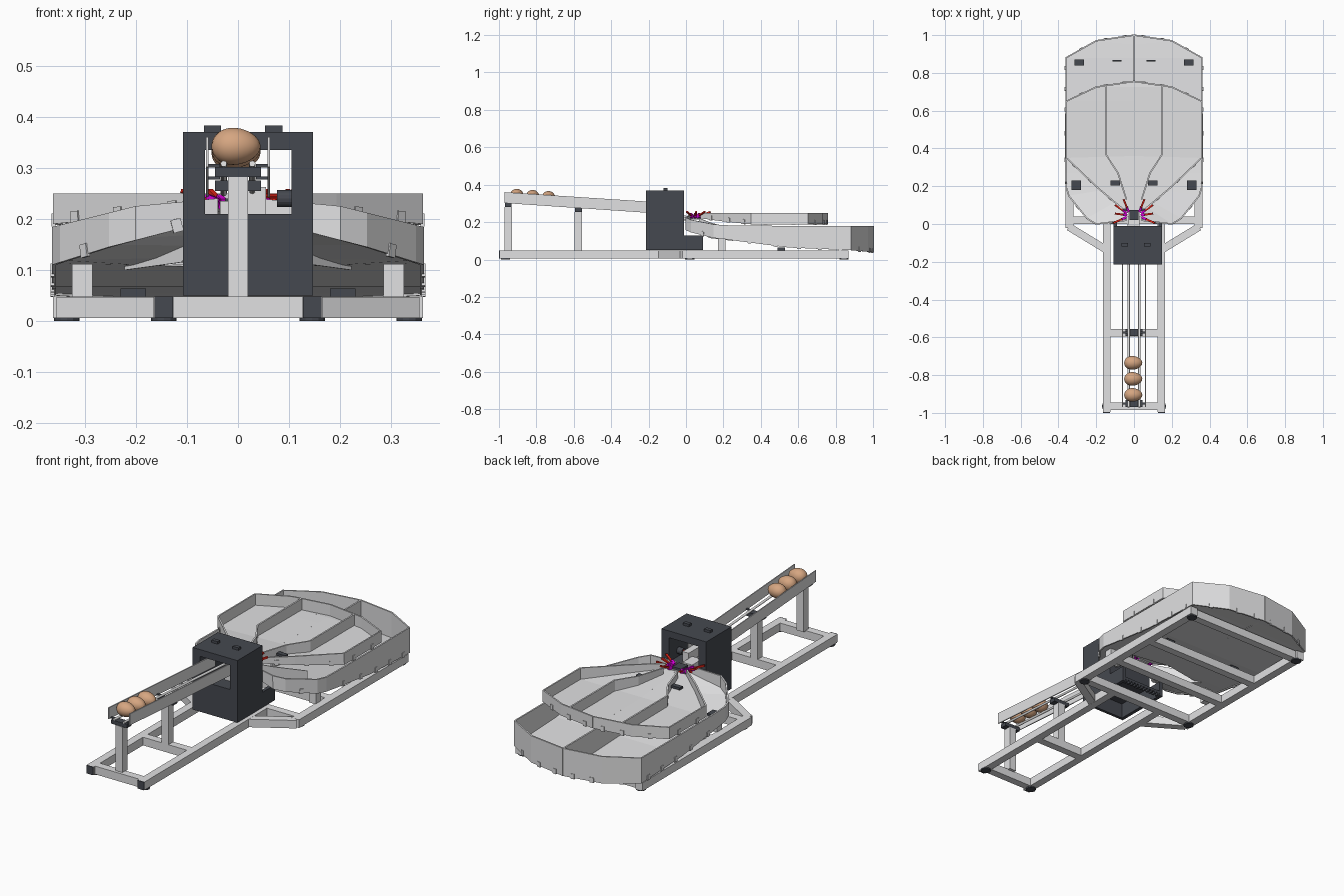
import bpy, bmesh, math
from mathutils import Vector, Matrix

if "Cube" in bpy.data.objects:
    bpy.data.objects.remove(bpy.data.objects["Cube"])


def material(name, rgb):
    m = bpy.data.materials.new(name)
    m.use_nodes = True
    m.diffuse_color = (*rgb, 1)
    m.node_tree.nodes["Principled BSDF"].inputs["Base Color"].default_value = (*rgb, 1)
    return m


GREY = material("light grey", (0.75, 0.75, 0.76))
DARK = material("charcoal", (0.06, 0.066, 0.08))
WHITE = material("white", (0.85, 0.85, 0.85))
TAN = material("eggshell tan", (0.67, 0.38, 0.22))
RED = material("red", (0.85, 0.02, 0.01))
PINK = material("magenta", (0.8, 0.0, 0.8))


def finish(name, bm, mat):
    bmesh.ops.recalc_face_normals(bm, faces=bm.faces)
    mesh = bpy.data.meshes.new(name)
    bm.to_mesh(mesh)
    bm.free()
    mesh.materials.append(mat)
    ob = bpy.data.objects.new(name, mesh)
    bpy.context.collection.objects.link(ob)
    return ob


def box(name, x, y, z, mat):
    """Box from three (low, high) ranges."""
    bm = bmesh.new()
    size = Matrix.Diagonal((x[1] - x[0], y[1] - y[0], z[1] - z[0], 1))
    mid = Matrix.Translation([(r[0] + r[1]) / 2 for r in (x, y, z)])
    bmesh.ops.create_cube(bm, size=1, matrix=mid @ size)
    return finish(name, bm, mat)


def beam(name, a, b, w, h, mat, sides=0):
    """Bar from a to b: rectangular, or round when sides is given."""
    a, b = Vector(a), Vector(b)
    d = b - a
    place = Matrix.Translation((a + b) / 2) @ d.to_track_quat('Y', 'Z').to_matrix().to_4x4()
    bm = bmesh.new()
    if sides:
        bmesh.ops.create_cone(bm, cap_ends=True, segments=sides, radius1=w / 2, radius2=w / 2,
                              depth=d.length, matrix=place @ Matrix.Rotation(math.pi / 2, 4, 'X'))
    else:
        bmesh.ops.create_cube(bm, size=1, matrix=place @ Matrix.Diagonal((w, d.length, h, 1)))
    return finish(name, bm, mat)


def sheet(name, row_a, row_b, thick, mat):
    """Thin plate stretched between two matching rows of points."""
    bm = bmesh.new()
    a, b = ([bm.verts.new(p) for p in row] for row in (row_a, row_b))
    for i in range(len(a) - 1):
        bm.faces.new((a[i], a[i + 1], b[i + 1], b[i]))
    ob = finish(name, bm, mat)
    mod = ob.modifiers.new("thickness", 'SOLIDIFY')
    mod.thickness, mod.offset = thick, 0
    return ob


def wall(name, pts, thick=0.008):
    """Upright wall along points of x, y, bottom, top."""
    return sheet(name, [p[:3] for p in pts], [(p[0], p[1], p[3]) for p in pts], thick, GREY)


def flip(pts, s):
    return [(p[0] * s, *p[1:]) for p in pts]


BAR = (0.006, 0.048)
SIDES = ((1, "left"), (-1, "right"))

# Base frame
for s, side in SIDES:
    def mx(lo, hi):
        return tuple(sorted((lo * s, hi * s)))
    box(f"{side}_front_runner", mx(0.125, 0.165), (-0.995, 0.0), BAR, GREY)
    box(f"{side}_rear_runner", mx(0.32, 0.362), (-0.02, 0.87), BAR, GREY)
    beam(f"{side}_diagonal_bar", (0.14 * s, -0.14, 0.027), (0.345 * s, -0.015, 0.027), 0.04, 0.041, GREY)
    box(f"{side}_front_end_cap", mx(0.127, 0.163), (-1.0, -0.995), BAR, DARK)
    for x, y in ((0.145, -0.965), (0.335, 0.02), (0.335, 0.845)):
        beam(f"{side}_foot", (x * s, y, 0), (x * s, y, 0.007), 0.05, 0.05, DARK, 12)
    # Tray posts and spacer pads
    box(f"{side}_tray_post", mx(0.285, 0.325), (0.17, 0.21), (0.045, 0.112), GREY)
    box(f"{side}_spacer_pad", mx(0.18, 0.23), (0.49, 0.53), (0.048, 0.064), DARK)
for y in (-0.965, -0.575):
    box("front_crossbar", (-0.125, 0.125), (y - 0.02, y + 0.02), BAR, GREY)
for y in (0.02, 0.27, 0.52, 0.84):
    box("rear_crossbar", (-0.32, 0.32), (y - 0.02, y + 0.02), BAR, GREY)

# Feed rail with posts, cradles, rods and eggs
for y, top in ((-0.95, 0.282), (-0.575, 0.255)):
    box("rail_post", (-0.02, 0.02), (y - 0.02, y + 0.02), (0.045, top), GREY)
    box("rail_cradle", (-0.045, 0.045), (y - 0.018, y + 0.018), (top, top + 0.02), DARK)
for s, side in SIDES:
    wall(f"{side}_rail_plate", [(0.06 * s, -0.97, 0.302, 0.36), (0.06 * s, -0.1, 0.243, 0.303)], 0.005)
    beam(f"{side}_rail_rod", (0.028 * s, -0.97, 0.308), (0.028 * s, -0.06, 0.25), 0.012, 0, WHITE, 12)
    for y, z in ((-0.95, 0.304), (-0.575, 0.28)):
        beam(f"{side}_rail_clip", (0.035 * s, y, z), (0.06 * s, y, z), 0.012, 0.006, DARK)
for i in range(3):
    bm = bmesh.new()
    bmesh.ops.create_uvsphere(bm, u_segments=24, v_segments=16, radius=1)
    for v in bm.verts:
        taper = 0.036 * (1 - 0.12 * v.co.x)
        v.co = (v.co.x * 0.048, v.co.y * taper, v.co.z * taper)
    egg = finish("egg", bm, TAN)
    egg.location = (-0.004, -0.905 + 0.085 * i, 0.342 - 0.006 * i)
    egg.data.shade_smooth()

# Machine housing on an open skirt
HX, HY = (-0.108, 0.147), (-0.215, -0.01)
box("housing_skirt_front", HX, (-0.215, -0.2), (0.05, 0.129), DARK)
box("housing_skirt_right", (-0.108, -0.09), (-0.2, 0.09), (0.05, 0.129), DARK)
box("housing_skirt_left", (0.129, 0.147), (-0.2, 0.09), (0.05, 0.129), DARK)
box("housing_lower_block", HX, HY, (0.129, 0.21), DARK)
box("housing_right_wall", (-0.108, -0.065), HY, (0.21, 0.335), DARK)
box("housing_left_wall", (0.105, 0.147), HY, (0.21, 0.335), DARK)
box("housing_lid", HX, HY, (0.335, 0.37), DARK)
for x in (-0.05, 0.07):
    box("lid_latch", (x - 0.017, x + 0.017), (-0.12, -0.1), (0.37, 0.383), DARK)
# Toothed strip under the rear of the skirt
box("toothed_strip", (-0.09, 0.129), (0.07, 0.09), (0.062, 0.075), DARK)
for i in range(11):
    x = -0.08 + 0.02 * i
    box("strip_tooth", (x - 0.005, x + 0.005), (0.07, 0.09), (0.05, 0.062), DARK)

# Inner mechanism
box("gear_block", (0.02, 0.055), (-0.14, -0.05), (0.21, 0.262), GREY)
box("carrier_block", (-0.035, 0.02), (-0.08, 0.0), (0.21, 0.235), GREY)
beam("motor", (0.076, -0.09, 0.24), (0.106, -0.09, 0.24), 0.034, 0, DARK, 16)
beam("motor_shaft", (0.05, -0.09, 0.245), (0.076, -0.09, 0.245), 0.01, 0, RED, 10)
box("chute", (-0.03, 0.03), (-0.03, 0.08), (0.215, 0.228), WHITE)
box("chute_cup", (-0.025, 0.025), (0.02, 0.075), (0.225, 0.24), DARK)

# Fan of sorting fingers around the chute, on hinged holders
for s, side in SIDES:
    for x, y in ((0.055, 0.13), (0.1, 0.1), (0.1, 0.055), (0.11, 0.005)):
        root, end = Vector((0.02 * s, 0.045, 0.22)), Vector((x * s, y, 0.255))
        a, b = root.lerp(end, 0.25), root.lerp(end, 0.5)
        beam(f"{side}_finger_holder", a, b, 0.012, 0.022, PINK)
        beam(f"{side}_sorting_finger", b, end, 0.01, 0.008, RED)

# Lower tray: x, y, bottom and top of its rim for one half
LOW = [(0.04, 0.02, 0.20, 0.24), (0.2, 0.0, 0.158, 0.225), (0.25, 0.03, 0.145, 0.212),
       (0.345, 0.15, 0.115, 0.188), (0.36, 0.2, 0.11, 0.184), (0.36, 0.27, 0.1, 0.182),
       (0.36, 0.55, 0.064, 0.18), (0.36, 0.88, 0.05, 0.18), (0.2, 0.97, 0.042, 0.18), (0, 1.0, 0.038, 0.18)]
# Inner edge of its floor: along the side chute, then down the middle
SPINE = [(0.05, 0.06, 0.195), (0.07, 0.085, 0.172), (0.1, 0.115, 0.15), (0.16, 0.18, 0.125), (0.2, 0.23, 0.112),
         (0, 0.27, 0.106), (0, 0.55, 0.07), (0, 0.88, 0.056), (0, 0.95, 0.05)]
CHUTE = [(0.06, 0.07, 0.165, 0.222), (0.11, 0.125, 0.115, 0.2), (0.22, 0.25, 0.1, 0.16)]
# Upper tray rim and divider for one half
UP = [(0.06, 0.08, 0.222, 0.25), (0.19, 0.19, 0.207, 0.25), (0.358, 0.35, 0.19, 0.25),
      (0.358, 0.65, 0.19, 0.25), (0.2, 0.725, 0.19, 0.25), (0, 0.755, 0.19, 0.25)]
UP_SPINE = [(0, 0.08, 0.222), (0, 0.2, 0.212), (0, 0.36, 0.195), (0, 0.65, 0.193), (0, 0.725, 0.193)]
DIVIDER = [(0.04, 0.13, 0.215, 0.25), (0.085, 0.27, 0.2, 0.25), (0.15, 0.37, 0.19, 0.25), (0.15, 0.735, 0.19, 0.25)]

for s, side in SIDES:
    wall(f"{side}_lower_tray_rim", flip(LOW, s))
    sheet(f"{side}_lower_tray_floor", flip([(p[0], p[1], p[2] + 0.006) for p in LOW[:-1]], s), flip(SPINE, s), 0.004, GREY)
    sheet(f"{side}_lower_tray_floor_end", flip([(0.2, 0.97, 0.048), (0, 1.0, 0.045)], s),
          [(0, 0.95, 0.05), (0, 0.951, 0.05)], 0.004, GREY)
    wall(f"{side}_side_chute_wall", flip(CHUTE, s), 0.005)
    wall(f"{side}_upper_tray_rim", flip(UP, s))
    wall(f"{side}_upper_tray_divider", flip(DIVIDER, s))
    sheet(f"{side}_upper_tray_floor", flip([p[:3] for p in UP[:-1]], s), UP_SPINE, 0.004, GREY)
    sheet(f"{side}_upper_tray_floor_end", flip([(0.2, 0.725, 0.19), (0, 0.755, 0.19)], s),
          [(0, 0.725, 0.193), (0, 0.726, 0.193)], 0.004, GREY)
    # Joining tabs that straddle the bottom edge of each rim
    for path, label in ((LOW, "lower"), (UP, "upper")):
        for p, q in zip(path, path[1:]):
            a, b = (Vector((v[0] * s, *v[1:3])) for v in (p, q))
            count = int((b - a).length / 0.1)
            out = Vector(((b - a).y, -(b - a).x, 0)).normalized() * 0.003 * s
            for i in range(count):
                m = a.lerp(b, (i + 0.5) / count) + out + Vector((0, 0, 0.008))
                d = (b - a).normalized() * 0.01
                beam(f"{side}_{label}_tray_tab", m - d, m + d, 0.008, 0.026, GREY)
    # Dark sensor pads in the trays
    for x, y, z, w, h in ((0.305, 0.205, 0.128, 0.05, 0.05), (0.29, 0.855, 0.06, 0.05, 0.03),
                          (0.09, 0.863, 0.06, 0.045, 0.008), (0.1, 0.217, 0.217, 0.05, 0.025)):
        box(f"{side}_sensor_pad", (x * s - w / 2, x * s + w / 2), (y - h / 2, y + h / 2), (z, z + 0.012), DARK)
wall("lower_tray_divider", [(0, 0.27, 0.106, 0.18), (0, 0.55, 0.07, 0.18), (0, 1.0, 0.045, 0.18)])
